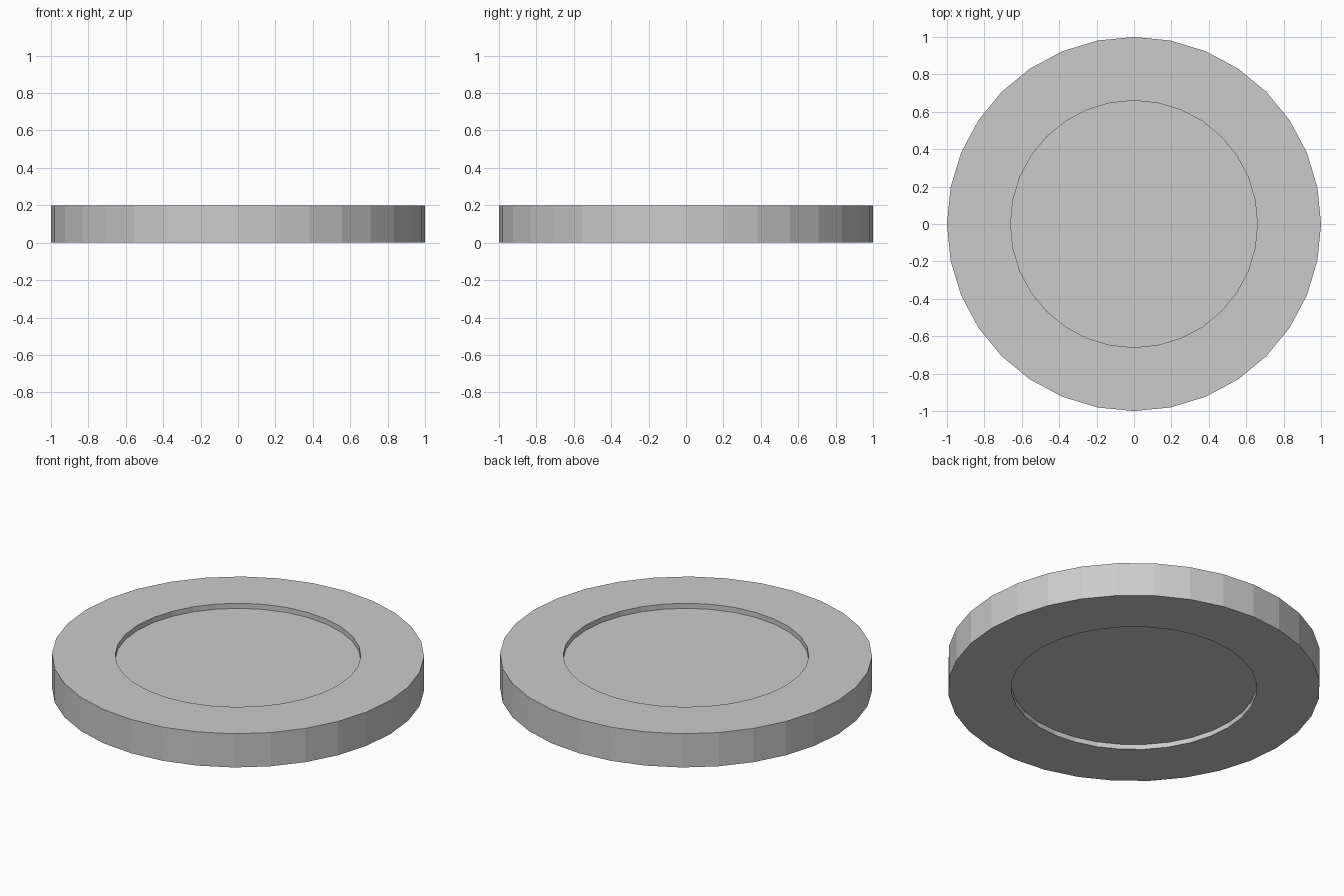
import bpy, bmesh
from math import cos, sin, tau

if "Cube" in bpy.data.objects:
    bpy.data.objects.remove(bpy.data.objects["Cube"])

SIDES = 32
R_OUT, R_IN = 1.0, 0.66
HEIGHT, RECESS = 0.2, 0.03


def ring(bm, r, z):
    return [bm.verts.new((r * cos(tau * i / SIDES), r * sin(tau * i / SIDES), z))
            for i in range(SIDES)]


# Flat disc with a shallow round recess in both faces
bm = bmesh.new()
profile = [(R_IN, RECESS), (R_IN, 0), (R_OUT, 0),
           (R_OUT, HEIGHT), (R_IN, HEIGHT), (R_IN, HEIGHT - RECESS)]
rings = [ring(bm, r, z) for r, z in profile]
for a, b in zip(rings, rings[1:]):
    for i in range(SIDES):
        j = (i + 1) % SIDES
        bm.faces.new((a[i], a[j], b[j], b[i]))

# Recess floors
bm.faces.new(rings[0][::-1])
bm.faces.new(rings[-1])
bmesh.ops.recalc_face_normals(bm, faces=bm.faces)

mesh = bpy.data.meshes.new("recessed_disc")
bm.to_mesh(mesh)
bm.free()
bpy.context.collection.objects.link(bpy.data.objects.new("recessed_disc", mesh))
